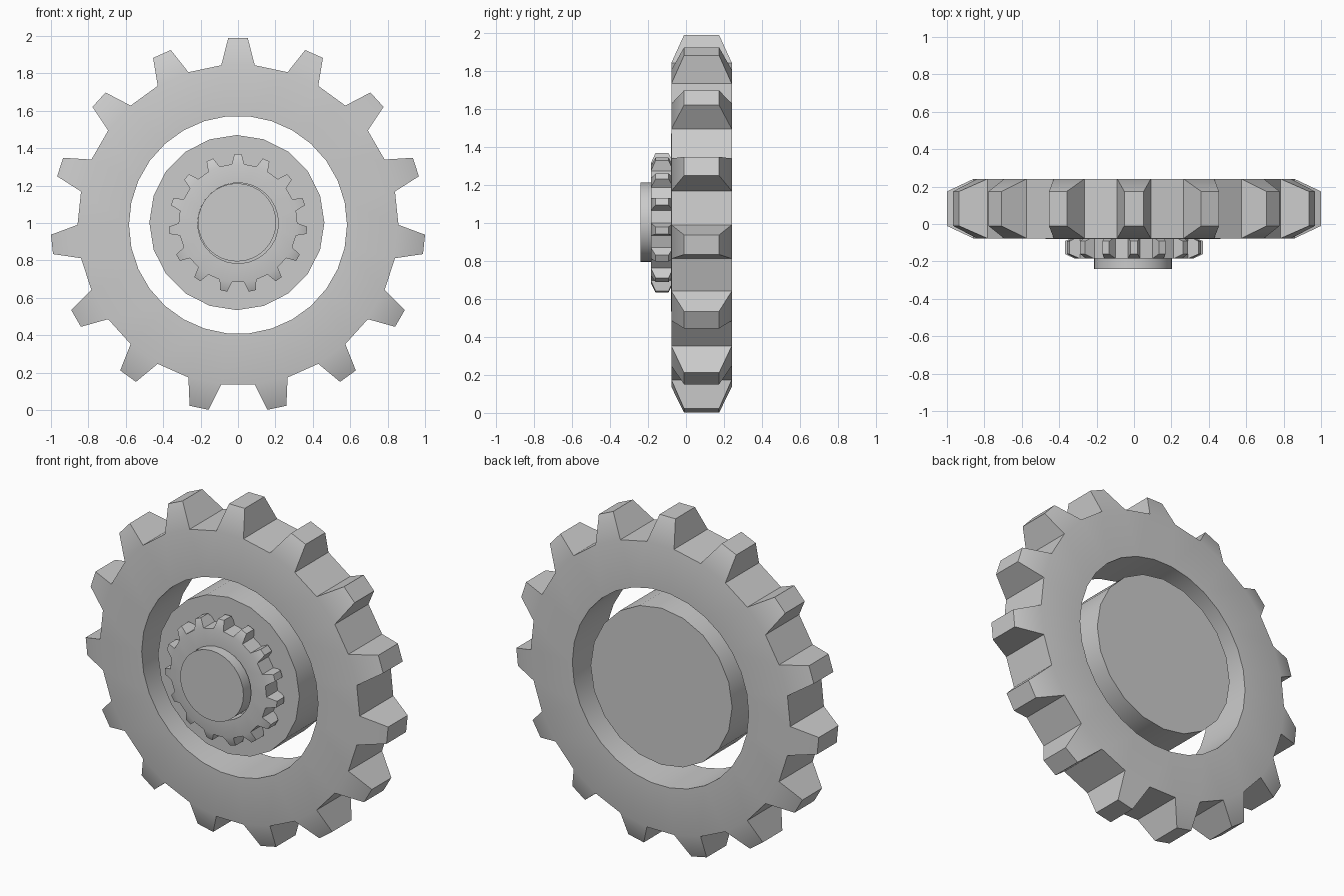
import bpy, bmesh
from math import sin, cos, pi, radians

if "Cube" in bpy.data.objects:
    bpy.data.objects.remove(bpy.data.objects["Cube"])


def finish(bm, name):
    bmesh.ops.recalc_face_normals(bm, faces=bm.faces[:])
    mesh = bpy.data.meshes.new(name)
    bm.to_mesh(mesh)
    bm.free()
    ob = bpy.data.objects.new(name, mesh)
    bpy.context.collection.objects.link(ob)
    bpy.ops.object.select_all(action='DESELECT')
    ob.select_set(True)
    bpy.context.view_layer.objects.active = ob
    bpy.ops.object.shade_smooth_by_angle(angle=radians(30))
    return ob


def gear(name, y, z, scale, teeth=15):
    """Ring with tapered teeth on every second outer face, axis along y."""
    bm = bmesh.new()
    n = teeth * 2
    outer, inner, half, tip, taper = 0.858, 0.583, 0.159, 1.0, 0.58

    def loop(r, dy):
        angles = [2 * pi * (i - 0.5) / n for i in range(n)]
        return [bm.verts.new((scale * r * sin(a), y + scale * dy, z + scale * r * cos(a)))
                for a in angles]

    loops = [loop(outer, -half), loop(outer, half), loop(inner, half), loop(inner, -half)]
    for k in range(4):
        a, b = loops[k], loops[(k + 1) % 4]
        for i in range(n):
            j = (i + 1) % n
            base = [a[i], a[j], b[j], b[i]]
            if k or i % 2:
                bm.faces.new(base)
                continue
            # tooth: shrunken copy of the base face pushed outwards
            c = sum((v.co for v in base), base[0].co * 0) / 4
            ang = 2 * pi * i / n
            end = c.copy()
            end.x, end.z = scale * tip * sin(ang), z + scale * tip * cos(ang)
            top = [bm.verts.new(end + (v.co - c) * taper) for v in base]
            bm.faces.new(top)
            for m in range(4):
                q = (m + 1) % 4
                bm.faces.new([base[m], base[q], top[q], top[m]])
    return finish(bm, name)


def disc(name, x, z, r, y0, y1, sides):
    """Closed cylinder along y with a vertex at the top."""
    bm = bmesh.new()
    rings = [[bm.verts.new((x + r * sin(2 * pi * i / sides), y, z + r * cos(2 * pi * i / sides)))
              for i in range(sides)] for y in (y0, y1)]
    for ring in rings:
        bm.faces.new(ring)
    for i in range(sides):
        j = (i + 1) % sides
        bm.faces.new([rings[0][i], rings[0][j], rings[1][j], rings[1][i]])
    return finish(bm, name)


# large toothed outer ring
gear("outer_gear_ring", 0.082, 0.99, 1.0)
# floating centre disc inside the ring
disc("centre_disc", -0.006, 1.002, 0.468, -0.08, 0.241, 20)
# small gear on the front of the disc
gear("small_gear", -0.126, 0.999, 0.37)
# shaft end passing through the small gear
disc("shaft_cap", -0.005, 1.003, 0.209, -0.24, -0.075, 32)
